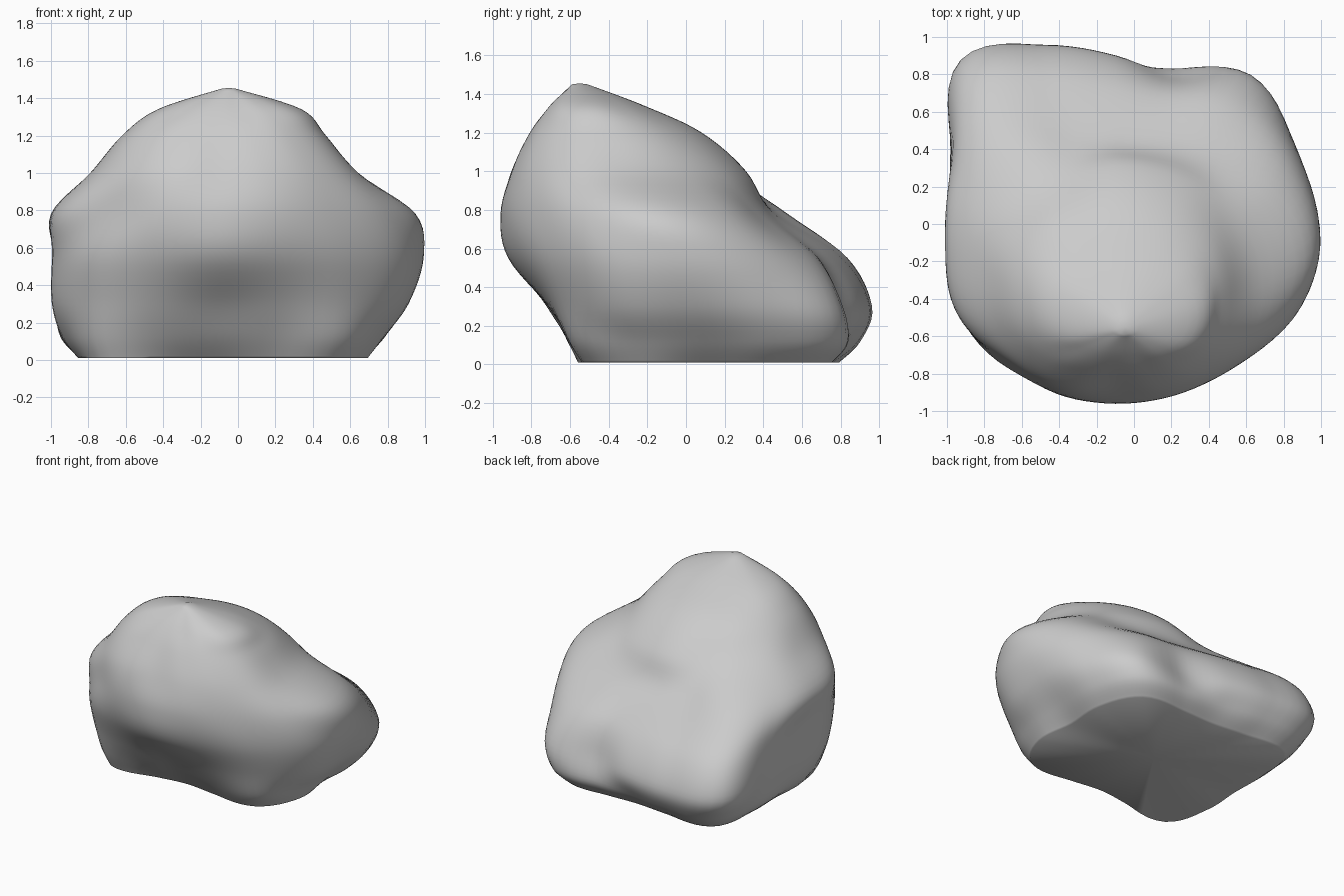
import bpy, bmesh, math

if "Cube" in bpy.data.objects:
    bpy.data.objects.remove(bpy.data.objects["Cube"])

# Horizontal sections: height and centre of each
levels = [(0.01, -.10, .10), (.12, -.10, .10), (.30, -.10, .05), (.55, -.10, 0),
          (.78, -.10, -.15), (1.0, -.10, -.30), (1.2, -.10, -.40),
          (1.34, -.08, -.47), (1.45, -.05, -.55)]

# Radii of each section, every 22.5 degrees anticlockwise from +x
radii = [
    [.76, .83, .87, .70, .64, .72, .92, .80, .74, .81, .89, .66, .58, .66, .86, .85],
    [.87, .94, .98, .79, .74, .86, 1.04, .91, .84, .89, .94, .76, .68, .75, .94, .93],
    [1.01, 1.03, 1.03, .80, .85, .98, 1.17, .95, .88, .95, .95, .83, .76, .82, .96, 1.04],
    [1.09, 1.02, .91, .75, .76, .88, 1.10, .95, .88, .95, .97, .92, .92, .93, 1.0, 1.09],
    [1.05, .95, .73, .62, .60, .68, .92, .92, .90, .90, .83, .82, .81, .83, .88, .98],
    [.74, .71, .67, .63, .61, .60, .66, .70, .69, .69, .67, .64, .60, .64, .70, .76],
    [.57, .56, .53, .50, .48, .47, .50, .52, .52, .51, .47, .42, .40, .44, .51, .57],
    [.42, .37, .31, .27, .25, .25, .29, .34, .35, .33, .27, .24, .23, .25, .32, .40],
]
radii.append([.04] * 16)


def spline(vals, t, closed=False):
    """Catmull-Rom value through vals at parameter t."""
    n = len(vals)
    i = int(math.floor(t))
    if not closed:
        i = min(i, n - 2)
    f = t - i
    pick = (lambda k: vals[k % n]) if closed else (lambda k: vals[max(0, min(n - 1, k))])
    a, b, c, d = (pick(i + k) for k in (-1, 0, 1, 2))
    return b + .5 * f * (c - a + f * (2 * a - 5 * b + 4 * c - d + f * (3 * (b - c) + d - a)))


AROUND, STEPS = 96, 6
bm = bmesh.new()
rings = []
columns = [[row[k] for row in radii] for k in range(16)]
for s in range((len(levels) - 1) * STEPS + 1):
    t = s / STEPS
    z, cx, cy = (spline([lv[k] for lv in levels], t) for k in range(3))
    row = [spline(col, t) for col in columns]
    ring = []
    for j in range(AROUND):
        a = 2 * math.pi * j / AROUND
        r = spline(row, j * 16 / AROUND, True)
        ring.append(bm.verts.new((cx + r * math.cos(a), cy + r * math.sin(a), z)))
    rings.append(ring)

# Skin between sections
for lo, hi in zip(rings, rings[1:]):
    for j in range(AROUND):
        k = (j + 1) % AROUND
        bm.faces.new((lo[j], lo[k], hi[k], hi[j]))

# Slightly hollow underside and closed peak
for ring, z, flip in ((rings[0], .02, True), (rings[-1], 1.455, False)):
    lv = levels[0] if flip else levels[-1]
    mid = bm.verts.new((lv[1], lv[2], z))
    for j in range(AROUND):
        pair = (ring[j], ring[(j + 1) % AROUND])
        bm.faces.new((*(reversed(pair) if flip else pair), mid))

bmesh.ops.recalc_face_normals(bm, faces=bm.faces[:])
mesh = bpy.data.meshes.new("boulder")
bm.to_mesh(mesh)
bm.free()
boulder = bpy.data.objects.new("boulder", mesh)
bpy.context.collection.objects.link(boulder)

# Smooth shading all over, soft base edge included
bpy.context.view_layer.objects.active = boulder
boulder.select_set(True)
bpy.ops.object.shade_smooth_by_angle(angle=math.radians(60))
